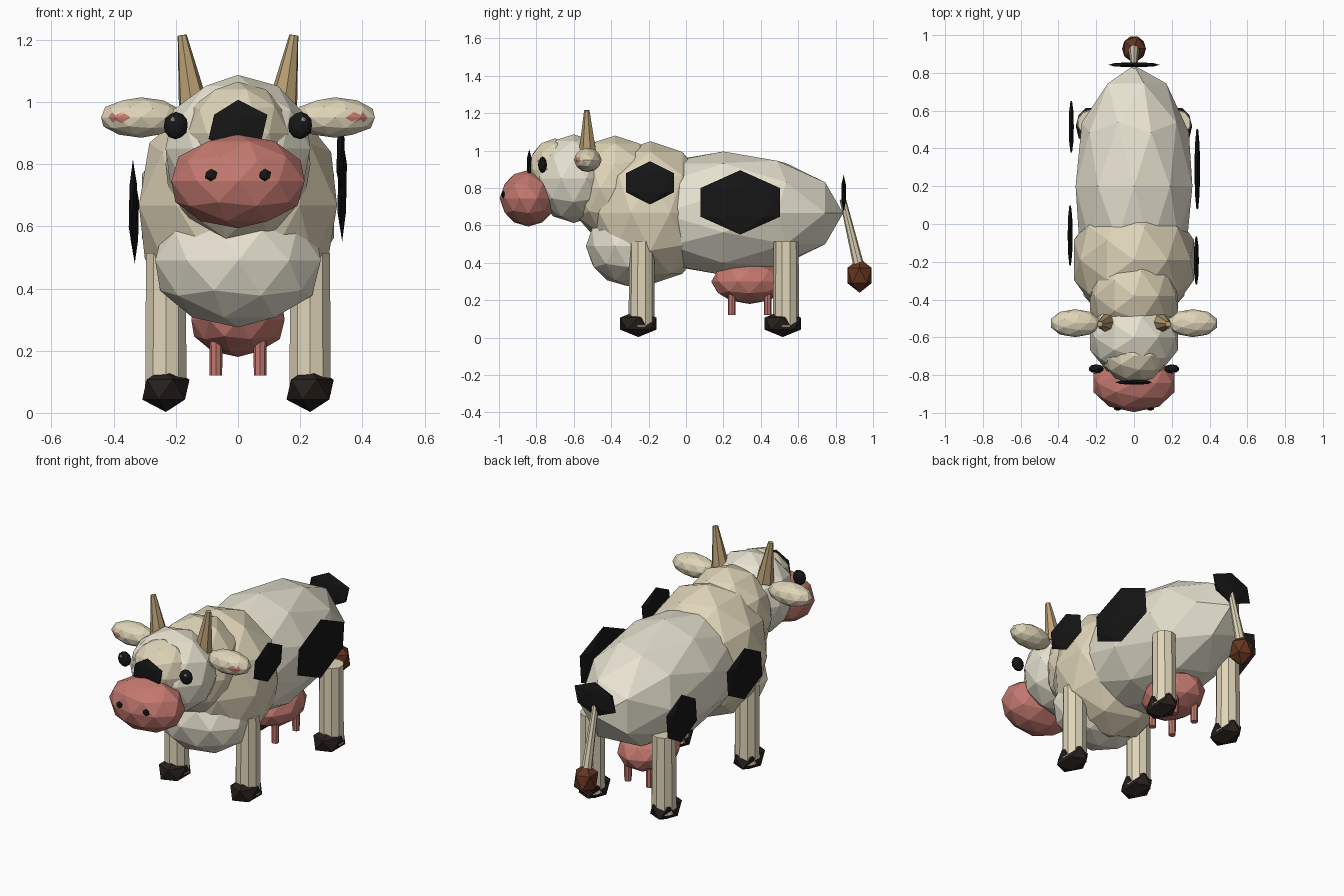
import bpy, bmesh
from math import pi
from mathutils import Matrix, Vector

if "Cube" in bpy.data.objects:
    bpy.data.objects.remove(bpy.data.objects["Cube"])


def material(name, rgb):
    m = bpy.data.materials.new(name)
    m.diffuse_color = (*rgb, 1)
    m.use_nodes = True
    m.node_tree.nodes["Principled BSDF"].inputs["Base Color"].default_value = m.diffuse_color
    return m


CREAM = material("cream", (0.80, 0.76, 0.63))
TAN = material("tan", (0.74, 0.66, 0.48))
HORN = material("horn", (0.50, 0.36, 0.18))
PINK = material("pink", (0.55, 0.19, 0.16))
BLACK = material("black", (0.008, 0.008, 0.008))
HOOF = material("hoof", (0.02, 0.014, 0.012))
BROWN = material("brown", (0.13, 0.035, 0.015))
WHITE = material("white", (0.9, 0.9, 0.9))


def finish(name, bm, mat):
    me = bpy.data.meshes.new(name)
    bm.to_mesh(me)
    bm.free()
    me.materials.append(mat)
    ob = bpy.data.objects.new(name, me)
    bpy.context.collection.objects.link(ob)
    return ob


def blob(name, loc, radii, mat, sub=2, turn=0.0):
    """Faceted ellipsoid; turn tips the pole about x before scaling."""
    bm = bmesh.new()
    bmesh.ops.create_icosphere(bm, subdivisions=sub, radius=1)
    m = Matrix.Translation(loc) @ Matrix.Diagonal((*radii, 1)) @ Matrix.Rotation(turn, 4, 'X')
    bm.transform(m)
    return finish(name, bm, mat)


def rod(name, a, b, ra, rb, mat, sides=10):
    """Tapered prism from point a to point b."""
    a, b = Vector(a), Vector(b)
    d = b - a
    bm = bmesh.new()
    bmesh.ops.create_cone(bm, cap_ends=True, segments=sides, radius1=ra, radius2=rb, depth=d.length)
    bm.transform(Matrix.Translation((a + b) / 2) @ d.to_track_quat('Z', 'Y').to_matrix().to_4x4())
    return finish(name, bm, mat)


# Torso, neck and head
blob("barrel", (0, 0.20, 0.665), (0.325, 0.64, 0.33), CREAM, turn=-pi / 2)
blob("shoulders", (0, -0.19, 0.667), (0.335, 0.34, 0.383), TAN)
blob("brisket", (0, -0.31, 0.49), (0.28, 0.225, 0.215), CREAM)
blob("neck", (0, -0.38, 0.80), (0.245, 0.26, 0.28), TAN)
blob("head", (0, -0.60, 0.85), (0.245, 0.22, 0.237), CREAM)
blob("forehead", (0, -0.70, 0.90), (0.17, 0.145, 0.165), TAN)
blob("muzzle", (0, -0.843, 0.745), (0.225, 0.153, 0.151), PINK)

# Paired parts
for s, side in ((1, "right"), (-1, "left")):
    blob(f"{side}_nostril", (s * 0.087, -0.977, 0.765), (0.022, 0.012, 0.02), BLACK, 1)
    blob(f"{side}_eye", (s * 0.20, -0.767, 0.924), (0.04, 0.024, 0.044), BLACK)
    blob(f"{side}_eye_glint", (s * 0.21, -0.787, 0.943), (0.009, 0.008, 0.009), WHITE, 1)
    blob(f"{side}_ear", (s * 0.312, -0.525, 0.95), (0.135, 0.074, 0.065), TAN)
    blob(f"{side}_inner_ear", (s * 0.35, -0.548, 0.95), (0.075, 0.045, 0.034), PINK)
    rod(f"{side}_horn", (s * 0.143, -0.525, 0.98), (s * 0.18, -0.53, 1.215), 0.05, 0.015, HORN, 7)
    for y, end in ((-0.237, "front"), (0.535, "rear")):
        rod(f"{end}_{side}_leg", (s * 0.232, y, 0.06), (s * 0.232, y, 0.515), 0.07, 0.067, TAN)
        blob(f"{end}_{side}_hoof", (s * 0.232, y - 0.018, 0.075), (0.085, 0.114, 0.072), HOOF, 1)
    for y, end in ((0.245, "front"), (0.437, "rear")):
        rod(f"{end}_{side}_teat", (s * 0.071, y, 0.12), (s * 0.071, y, 0.27), 0.02, 0.022, PINK, 8)

# Udder
blob("udder", (0, 0.34, 0.30), (0.158, 0.205, 0.12), PINK)

# Tail
rod("tail", (0, 0.838, 0.74), (0, 0.925, 0.38), 0.017, 0.029, TAN, 8)
blob("tail_tuft", (0, 0.928, 0.332), (0.071, 0.076, 0.092), BROWN, 1)

# Coat patches: flattened hexagonal plates
for name, loc, radii in (
    ("right_flank_patch", (0.335, 0.29, 0.723), (0.017, 0.249, 0.172)),
    ("right_shoulder_patch", (0.33, -0.193, 0.828), (0.015, 0.15, 0.115)),
    ("left_rump_patch", (-0.332, 0.515, 0.62), (0.015, 0.16, 0.14)),
    ("left_shoulder_patch", (-0.338, -0.06, 0.665), (0.015, 0.187, 0.15)),
    ("tail_patch", (0, 0.843, 0.77), (0.15, 0.015, 0.1)),
    ("forehead_patch", (0, -0.838, 0.92), (0.106, 0.015, 0.087)),
):
    blob(name, loc, radii, BLACK, 1)
